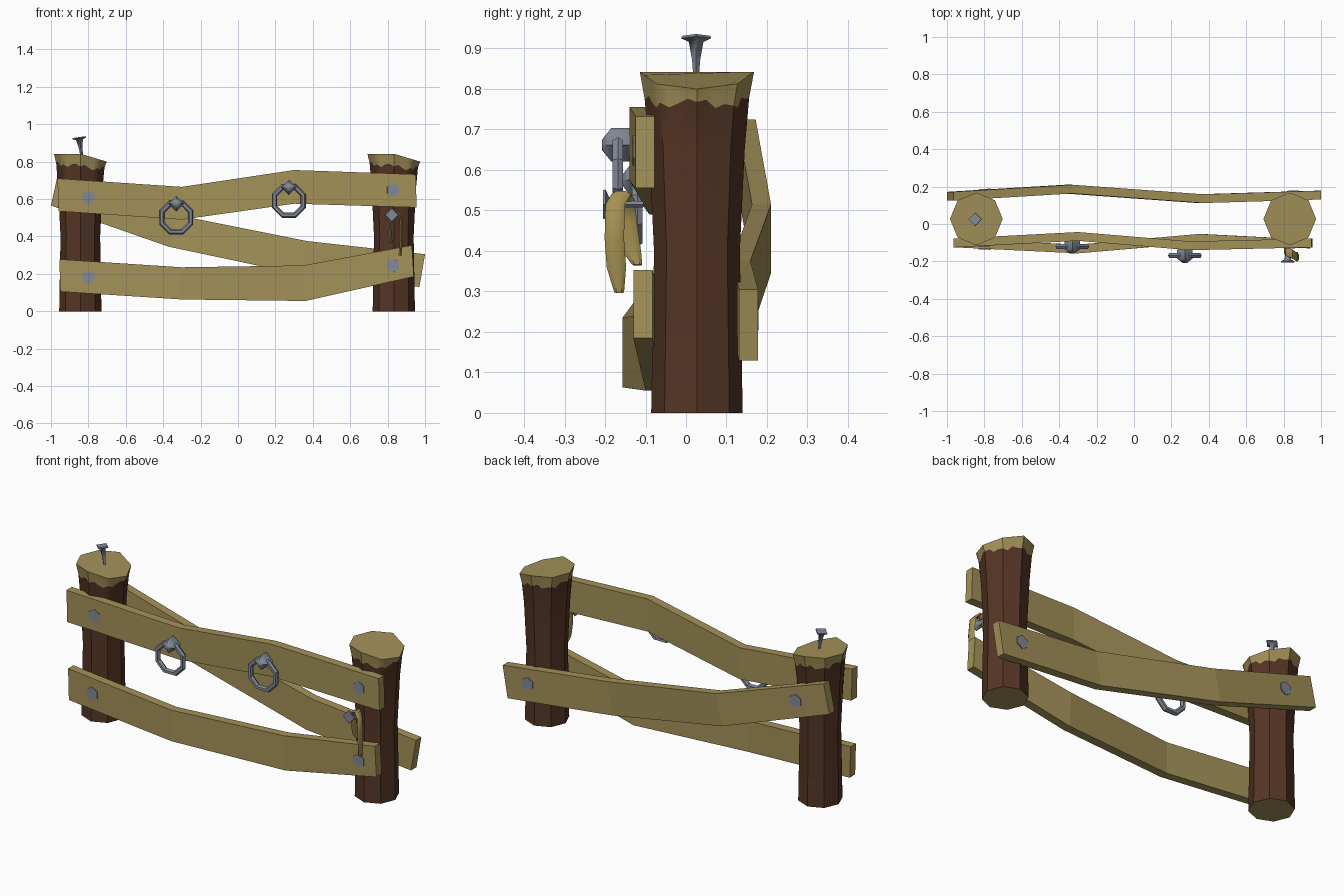
import bpy, bmesh
from math import sin, cos, pi, radians
from mathutils import Vector, Matrix

cube = bpy.data.objects.get("Cube")
if cube:
    bpy.data.objects.remove(cube, do_unlink=True)


def material(name, color):
    m = bpy.data.materials.new(name)
    m.use_nodes = True
    m.diffuse_color = (*color, 1)
    m.node_tree.nodes["Principled BSDF"].inputs["Base Color"].default_value = (*color, 1)
    return m


WOOD = material("cut wood", (0.37, 0.285, 0.1))
BARK = material("bark", (0.09, 0.036, 0.018))
METAL = material("blue grey metal", (0.22, 0.25, 0.31))
ROPE = material("rope", (0.38, 0.28, 0.085))


def finish(name, bm, mats, smooth=0):
    bmesh.ops.recalc_face_normals(bm, faces=bm.faces)
    mesh = bpy.data.meshes.new(name)
    bm.to_mesh(mesh)
    bm.free()
    for m in mats:
        mesh.materials.append(m)
    ob = bpy.data.objects.new(name, mesh)
    bpy.context.collection.objects.link(ob)
    if smooth:
        bpy.ops.object.select_all(action="DESELECT")
        ob.select_set(True)
        bpy.context.view_layer.objects.active = ob
        bpy.ops.object.shade_smooth_by_angle(angle=radians(smooth))
    return ob


def loft(bm, rings):
    """Bridge closed point rings and cap both ends; returns faces per band."""
    loops = [[bm.verts.new(p) for p in ring] for ring in rings]
    n = len(loops[0])
    bands = [[bm.faces.new((a[i], a[(i + 1) % n], b[(i + 1) % n], b[i])) for i in range(n)]
             for a, b in zip(loops, loops[1:])]
    caps = [bm.faces.new(loops[0]), bm.faces.new(loops[-1])]
    return bands, caps


# Posts: eight-sided logs with a ragged bark edge and a slanted cut top
def post(name, cx):
    sub = 4

    def ring(radius, height):
        pts = []
        for i in range(8 * sub):
            k, f = divmod(i, sub)
            a, b = [Vector((cos(q * pi / 4), sin(q * pi / 4), 0)) for q in (k, k + 1)]
            d = a.lerp(b, f / sub)
            pts.append((cx + d.x * radius, 0.027 + d.y * radius, height(i, d)))
        return pts

    def ragged(i, d):
        return 0.775 - 0.015 * d.x + 0.009 * sin(i * 2.3) + 0.008 * cos(i * 0.8)

    def slanted(i, d):
        return 0.842 - 0.042 * max(d.x, 0)

    rings = [ring(r, lambda i, d, z=z: z) for r, z in ((0.113, 0), (0.106, 0.4), (0.118, 0.65))]
    rings += [ring(0.129, ragged), ring(0.141, slanted)]
    bm = bmesh.new()
    bands, caps = loft(bm, rings)
    for f in bands[-1] + caps:
        f.material_index = 1
    return finish(name, bm, [BARK, WOOD], 40)


post("right_post", -0.843)
post("left_post", 0.833)


# Planks: bent boards, each station is (x bottom, x top, z bottom, z top, y front)
def plank(name, stations, thick=0.047):
    bm = bmesh.new()
    loft(bm, [[(xb, y, zb), (xt, y, zt), (xt, y + thick, zt), (xb, y + thick, zb)]
              for xb, xt, zb, zt, y in stations])
    return finish(name, bm, [WOOD])


plank("front_top_plank", [(-0.96, -0.965, 0.535, 0.71, -0.125), (-0.3, -0.3, 0.49, 0.665, -0.09),
                          (0.3, 0.3, 0.575, 0.755, -0.14), (0.955, 0.95, 0.555, 0.732, -0.125)])
plank("front_low_plank", [(-0.95, -0.955, 0.105, 0.278, -0.125), (-0.3, -0.3, 0.063, 0.235, -0.157),
                          (0.36, 0.35, 0.055, 0.245, -0.1), (0.94, 0.93, 0.185, 0.353, -0.13)])
plank("back_plank", [(-1.0, -0.965, 0.565, 0.725, 0.125), (-0.37, -0.33, 0.345, 0.515, 0.163),
                     (0.34, 0.37, 0.195, 0.375, 0.112), (0.97, 1.0, 0.13, 0.305, 0.131)])


# Flat nail heads on the planks
def plate(name, x, y, z, yaw=0):
    bm = bmesh.new()
    bmesh.ops.create_cone(bm, cap_ends=True, segments=6, radius1=0.037, radius2=0.037, depth=0.007,
                          matrix=Matrix.Translation((x, y, z)) @ Matrix.Rotation(yaw, 4, "Z")
                          @ Matrix.Rotation(pi / 2, 4, "X"))
    finish(name, bm, [METAL])


for i, spot in enumerate([(-0.8, -0.117, 0.608, 0.053), (0.83, -0.128, 0.648, 0.023),
                          (-0.8, -0.133, 0.183, -0.049), (0.83, -0.125, 0.245, -0.052),
                          (-0.8, 0.184, 0.59, 0.06), (0.85, 0.175, 0.24, 0.03)]):
    plate(f"nail_plate_{i + 1}", *spot)


# Nails: four-sided head on a tapered shank, given as (radius, distance) along an axis
def nail(name, place, profile, turn):
    bm = bmesh.new()
    m = Matrix.Translation(place) @ turn
    loft(bm, [[m @ Vector((r * cos(k * pi / 2), r * sin(k * pi / 2), d)) for k in range(4)]
              for r, d in profile])
    return finish(name, bm, [METAL], 50)


SPIKE = [(0.007, -0.01), (0.01, 0.03), (0.018, 0.075), (0.037, 0.084), (0.035, 0.09)]
BOSS = [(0.022, -0.02), (0.041, 0), (0.041, 0.045), (0.012, 0.068)]
FORWARD = Matrix.Rotation(pi / 2, 4, "X")
nail("post_top_nail", (-0.837, 0.025, 0.842), SPIKE, Matrix.Rotation(radians(-8), 4, "Y"))
nail("ring_boss_1", (-0.33, -0.09, 0.575), BOSS, FORWARD)
nail("ring_boss_2", (0.272, -0.14, 0.662), BOSS, FORWARD)
nail("rope_nail", (0.822, -0.115, 0.515), SPIKE, FORWARD)


# Hanging iron rings
def hanging_ring(name, place, major=0.083, minor=0.015):
    bm = bmesh.new()
    loops = []
    for i in range(8):
        a = (i + 0.5) * pi / 4
        loops.append([bm.verts.new(Vector(place) + Vector((
            cos(a) * (major + minor * cos(b)), minor * sin(b), sin(a) * (major + minor * cos(b)))))
            for b in (k * pi / 3 for k in range(6))])
    for i in range(8):
        p, q = loops[i], loops[(i + 1) % 8]
        for k in range(6):
            bm.faces.new((p[k], p[(k + 1) % 6], q[(k + 1) % 6], q[k]))
    finish(name, bm, [METAL], 35)


hanging_ring("iron_ring_1", (-0.33, -0.12, 0.502))
hanging_ring("iron_ring_2", (0.272, -0.168, 0.59))


# Rope strap slung over the nail, swept as a flat band
path = [Vector(p) for p in ((0.82, -0.12, 0.365), (0.813, -0.135, 0.4), (0.81, -0.145, 0.47),
                            (0.818, -0.15, 0.525), (0.845, -0.16, 0.54), (0.868, -0.175, 0.515),
                            (0.875, -0.177, 0.43), (0.872, -0.172, 0.36), (0.866, -0.165, 0.297))]
bm = bmesh.new()
sections = []
for i, p in enumerate(path):
    along = (path[min(i + 1, len(path) - 1)] - path[max(i - 1, 0)]).normalized()
    wide = Vector((0, 1, 0))
    out = along.cross(wide).normalized()
    half = 0.012 if i in (0, len(path) - 1) else 0.024
    sections.append([p + wide * half * cos(k * pi / 3) + out * 0.009 * sin(k * pi / 3)
                     for k in range(6)])
loft(bm, sections)
finish("rope_strap", bm, [ROPE], 40)
